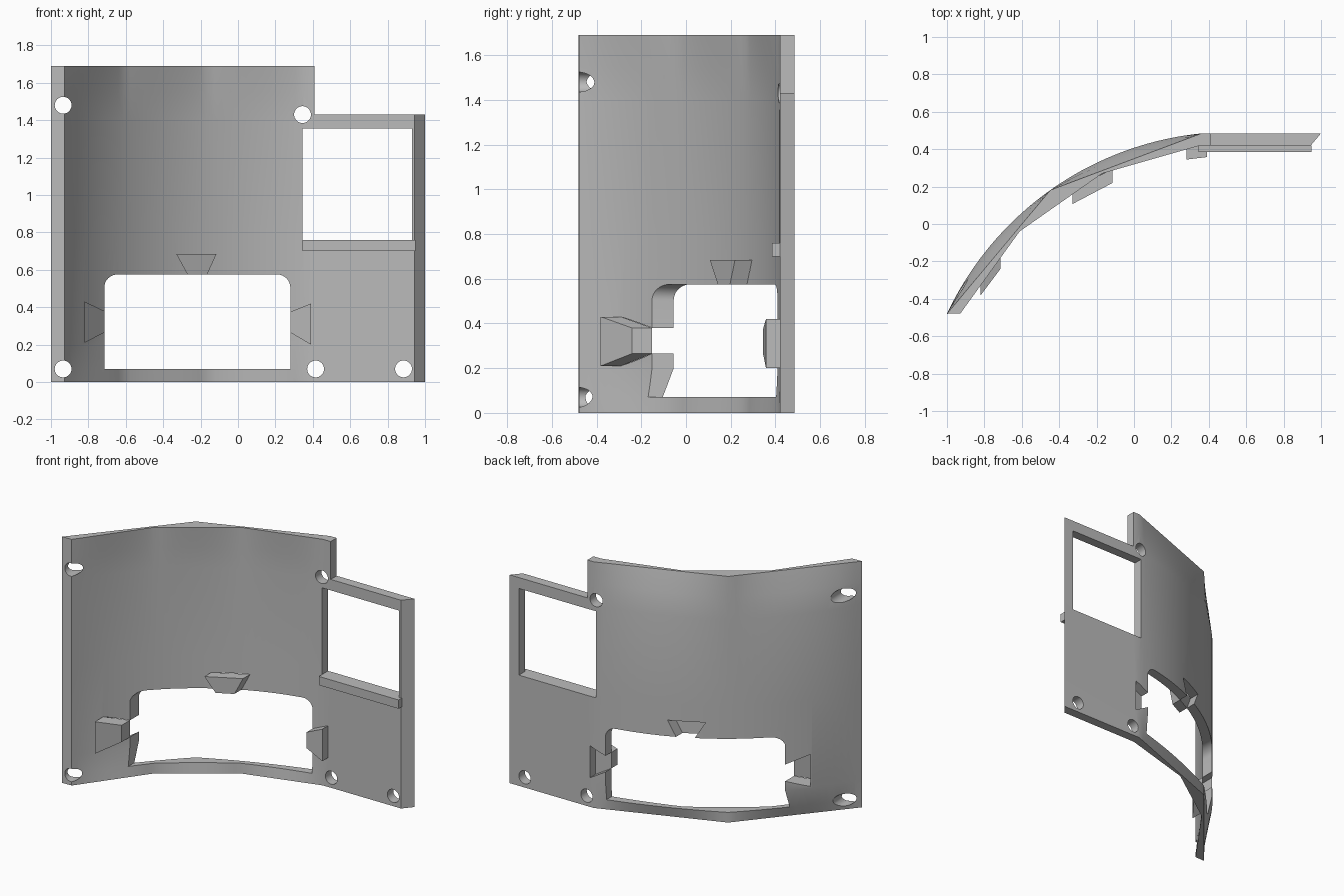
import bpy, bmesh, math
from mathutils import Vector

if "Cube" in bpy.data.objects:
    bpy.data.objects.remove(bpy.data.objects["Cube"], do_unlink=True)

grey = bpy.data.materials.new("plain_grey")
grey.use_nodes = True
colour = (0.5, 0.5, 0.5, 1)
grey.diffuse_color = colour
grey.node_tree.nodes["Principled BSDF"].inputs["Base Color"].default_value = colour

CENTRE = Vector((0.531, -1.198))
OUTER_R, INNER_R = 1.691, 1.627
HEIGHT, STEPS = 1.69, 36


def make_object(name, bm):
    bmesh.ops.recalc_face_normals(bm, faces=bm.faces)
    mesh = bpy.data.meshes.new(name)
    bm.to_mesh(mesh)
    bm.free()
    mesh.materials.append(grey)
    obj = bpy.data.objects.new(name, mesh)
    bpy.context.collection.objects.link(obj)
    return obj


def loft(name, rings):
    """Closed solid through rings of equal length."""
    bm = bmesh.new()
    rows = [[bm.verts.new(p) for p in ring] for ring in rings]
    n = len(rows[0])
    for a, b in zip(rows, rows[1:]):
        for i in range(n):
            j = (i + 1) % n
            bm.faces.new((a[i], a[j], b[j], b[i]))
    bm.faces.new(rows[0])
    bm.faces.new(rows[-1][::-1])
    return make_object(name, bm)


def prism(name, outline, front, back):
    """Extrude an (x, z) outline along y; front and back are functions of x."""
    return loft(name, [[(x, f(x), z) for x, z in outline] for f in (front, back)])


def arc(start, end, radius, pieces, roundness):
    """Arc points blended towards a coarse polyline of the given pieces."""
    a, b = [math.atan2(*(Vector(p) - CENTRE).yx) for p in (start, end)]

    def at(t):
        ang = a + (b - a) * t
        return CENTRE + radius * Vector((math.cos(ang), math.sin(ang)))

    pts = []
    for i in range(STEPS + 1):
        t = i / STEPS
        k = min(int(t * pieces), pieces - 1)
        chord = at(k / pieces).lerp(at((k + 1) / pieces), t * pieces - k)
        pts.append(chord.lerp(at(t), roundness))
    return pts


def section(z, roundness):
    outer = arc((-1, -0.48), (0.36, 0.485), OUTER_R, 2, roundness)
    inner = arc((-0.925, -0.48), (0.35, 0.42), INNER_R, 3, roundness)
    flat = [Vector(p) for p in ((0.41, 0.485), (1, 0.485), (0.945, 0.42), (0.41, 0.42))]
    return [(p.x, p.y, z) for p in outer + flat + inner[::-1]]


# Curved wall with straight-edged ends and a flat extension
panel = loft("curved_panel", [section(z, r) for z, r in
             ((0, 0), (0.07, 0.4), (0.2, 1), (0.8, 1), (1.4, 1), (1.55, 0.6), (HEIGHT, 0))])


def cut(outline):
    cutter = prism("cutter", outline, lambda x: -1, lambda x: 1)
    cutter.hide_render = True
    mod = panel.modifiers.new("cut", "BOOLEAN")
    mod.operation, mod.solver, mod.object = "DIFFERENCE", "EXACT", cutter
    bpy.context.view_layer.objects.active = panel
    bpy.ops.object.modifier_apply(modifier=mod.name)
    bpy.data.objects.remove(cutter, do_unlink=True)


def rectangle(x0, x1, z0, z1):
    return [(x0, z0), (x1, z0), (x1, z1), (x0, z1)]


def circle(x, z, r, start=0, turn=2 * math.pi, n=32):
    return [(x + r * math.cos(start + turn * i / n), z + r * math.sin(start + turn * i / n))
            for i in range(n)]


# Step in the top edge, square opening, round-topped window
cut(rectangle(0.41, 1.2, 1.43, 1.9))
cut(rectangle(0.345, 0.93, 0.76, 1.355))
quarter = math.pi / 2
cut([(-0.715, 0.07), (0.28, 0.07)]
    + circle(0.21, 0.505, 0.07, 0, quarter, 8) + [(0.21, 0.575)]
    + circle(-0.645, 0.505, 0.07, quarter, quarter, 8) + [(-0.715, 0.505)])

# Screw holes
for x, z in ((-0.935, 1.48), (-0.935, 0.07), (0.345, 1.43), (0.415, 0.07), (0.885, 0.07)):
    cut(circle(x, z, 0.045))


def inner_y(x):
    return CENTRE.y + math.sqrt(INNER_R ** 2 - (x - CENTRE.x) ** 2)


# Dovetail sockets: slot through the wall, closed by a block on the inside
sockets = {
    "right_socket": ([(-0.82, 0.21), (-0.715, 0.265), (-0.715, 0.38), (-0.82, 0.43)], 0.09),
    "top_socket": ([(-0.27, 0.575), (-0.165, 0.575), (-0.115, 0.685), (-0.33, 0.685)], 0.076),
    "left_socket": ([(0.28, 0.265), (0.39, 0.2), (0.39, 0.42), (0.28, 0.375)], 0.065),
}
for name, (outline, depth) in sockets.items():
    cut(outline)
    prism(name, outline, lambda x: inner_y(x) - depth, inner_y)

# Ledge under the square opening
prism("ledge", rectangle(0.345, 0.95, 0.7, 0.76), lambda x: 0.385, lambda x: 0.421)

bpy.ops.object.select_all(action="DESELECT")
panel.select_set(True)
bpy.context.view_layer.objects.active = panel
bpy.ops.object.shade_smooth_by_angle(angle=math.radians(25))
